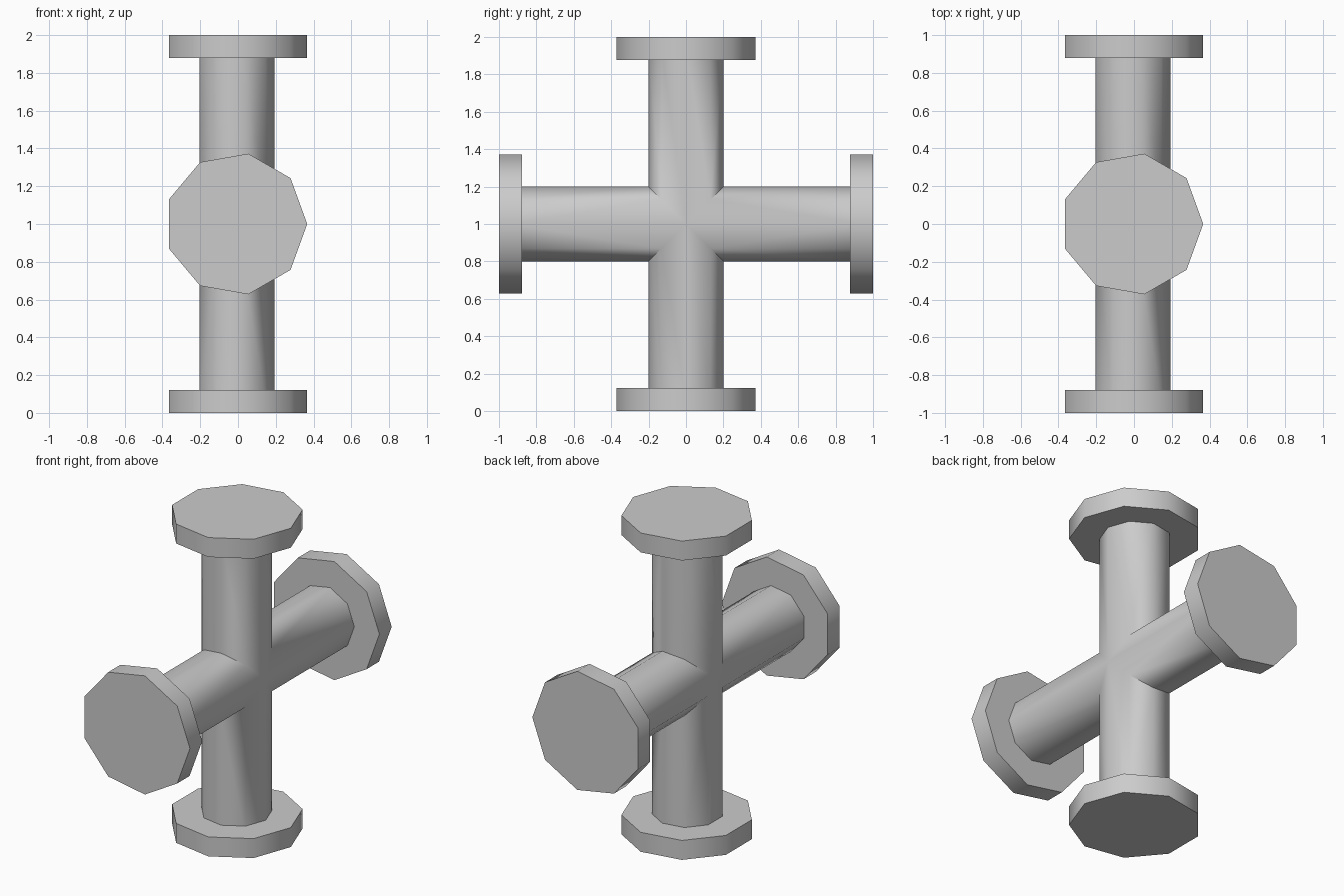
import bpy, bmesh, math
from mathutils import Matrix, Vector

if "Cube" in bpy.data.objects:
    bpy.data.objects.remove(bpy.data.objects["Cube"])

SIDES = 9
PIPE_R, FLANGE_R, FLANGE_T = 0.204, 0.378, 0.122
CX = -FLANGE_R * (1 - math.cos(math.pi / SIDES)) / 2  # centres the odd-sided outline on x


def prism(name, radius, lo, hi, axis):
    """Nine-sided prism with a corner toward +x, running along 'Y' or 'Z' through the hub."""
    bm = bmesh.new()
    ring = []
    for i in range(SIDES):
        a = math.tau * i / SIDES
        ring.append(bm.verts.new((radius * math.cos(a), radius * math.sin(a), lo)))
    face = bm.faces.new(ring)
    ext = bmesh.ops.extrude_face_region(bm, geom=[face], use_keep_orig=True)
    top = [v for v in ext["geom"] if isinstance(v, bmesh.types.BMVert)]
    bmesh.ops.translate(bm, verts=top, vec=Vector((0, 0, hi - lo)))
    if axis == 'Y':
        bm.transform(Matrix.Rotation(math.pi / 2, 4, 'X'))
    bm.transform(Matrix.Translation((CX, 0, 1)))
    bmesh.ops.recalc_face_normals(bm, faces=bm.faces)
    mesh = bpy.data.meshes.new(name)
    bm.to_mesh(mesh)
    bm.free()
    obj = bpy.data.objects.new(name, mesh)
    bpy.context.collection.objects.link(obj)
    return obj


def smooth(obj):
    bpy.ops.object.select_all(action='DESELECT')
    obj.select_set(True)
    bpy.context.view_layer.objects.active = obj
    bpy.ops.object.shade_smooth_by_angle(angle=math.radians(42))


# Crossing pipes, merged into one body
reach = 1 - FLANGE_T / 2
pipes = prism("cross_pipe", PIPE_R, -reach, reach, 'Z')
branch = prism("branch_pipe", PIPE_R, -reach, reach, 'Y')
union = pipes.modifiers.new("union", 'BOOLEAN')
union.operation = 'UNION'
union.solver = 'EXACT'
union.object = branch
bpy.context.view_layer.objects.active = pipes
bpy.ops.object.modifier_apply(modifier=union.name)
bpy.data.objects.remove(branch, do_unlink=True)
smooth(pipes)

# End flanges
for name, axis, side in (("top_flange", 'Z', 1), ("bottom_flange", 'Z', -1),
                         ("front_flange", 'Y', 1), ("back_flange", 'Y', -1)):
    lo, hi = sorted((side * (1 - FLANGE_T), side))
    smooth(prism(name, FLANGE_R, lo, hi, axis))
